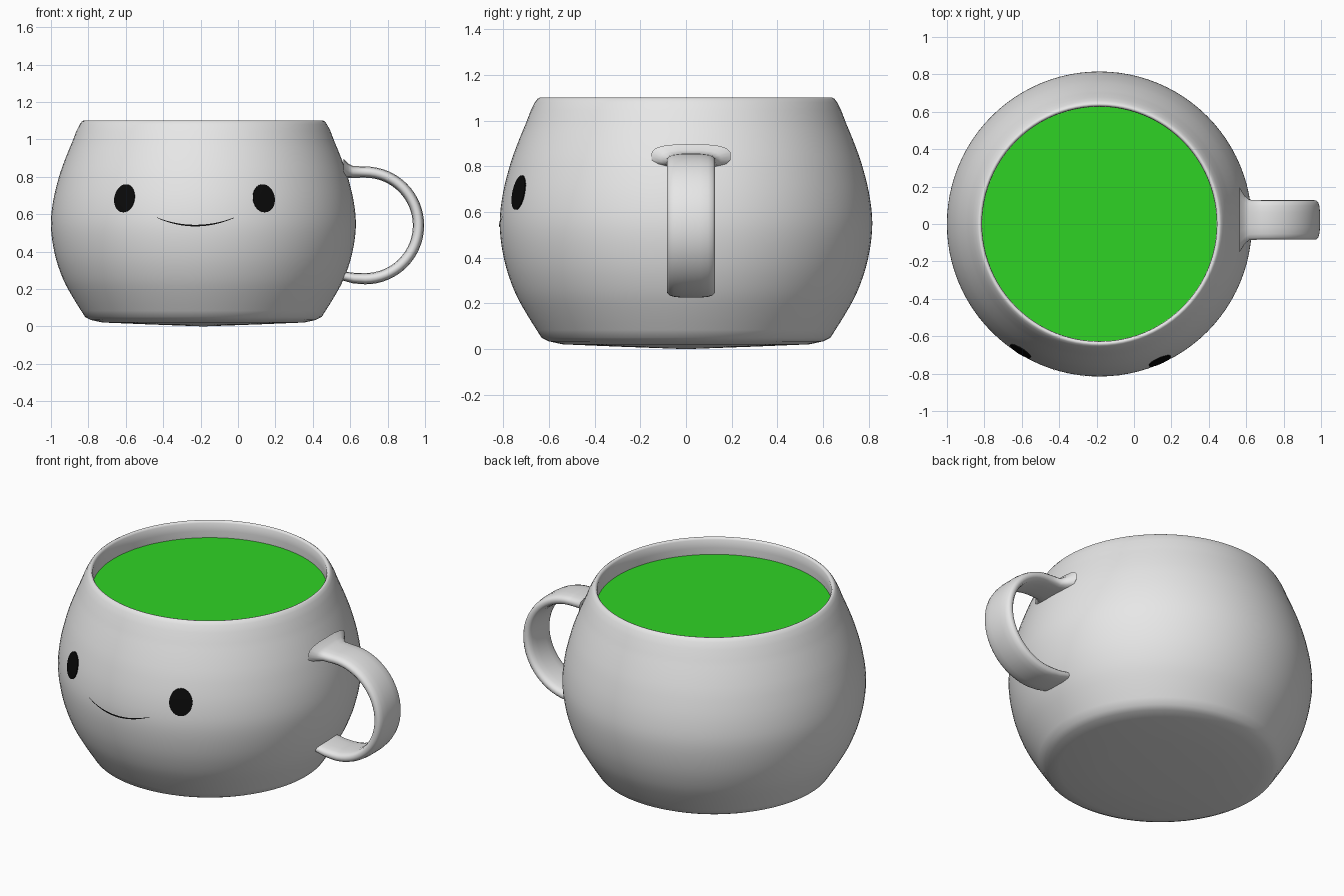
import bpy, bmesh, math
from mathutils import Vector

if "Cube" in bpy.data.objects:
    bpy.data.objects.remove(bpy.data.objects["Cube"])

CX = -0.185          # axis of the cup body
FACE = math.radians(-4)   # direction the face looks, measured from -y


def material(name, rgb):
    m = bpy.data.materials.new(name)
    m.diffuse_color = (*rgb, 1)
    m.use_nodes = True
    m.node_tree.nodes["Principled BSDF"].inputs["Base Color"].default_value = m.diffuse_color
    return m


GREY = material("glazed_white", (0.8, 0.8, 0.8))
GREEN = material("green_liquid", (0.028, 0.65, 0.018))
BLACK = material("black_paint", (0.003, 0.003, 0.003))


def finish(name, bm, mat, angle=None, fix=True):
    if fix:
        bmesh.ops.recalc_face_normals(bm, faces=bm.faces)
    me = bpy.data.meshes.new(name)
    bm.to_mesh(me)
    bm.free()
    me.materials.append(mat)
    ob = bpy.data.objects.new(name, me)
    bpy.context.collection.objects.link(ob)
    for p in me.polygons:
        p.use_smooth = True
    if angle:
        bpy.ops.object.select_all(action='DESELECT')
        ob.select_set(True)
        bpy.context.view_layer.objects.active = ob
        bpy.ops.object.shade_smooth_by_angle(angle=math.radians(angle))
    return ob


# Outer wall profile as (height, radius), smoothly interpolated
WALL = [(0.05, 0.632), (0.15, 0.695), (0.25, 0.749), (0.38, 0.793), (0.53, 0.815),
        (0.66, 0.805), (0.80, 0.772), (0.90, 0.737), (0.99, 0.700)]


def wall_radius(z):
    n = len(WALL)
    i = max(j for j in range(n - 1) if WALL[j][0] <= z or j == 0)

    def slope(j):
        a, b = WALL[max(j - 1, 0)], WALL[min(j + 1, n - 1)]
        return (b[1] - a[1]) / (b[0] - a[0])
    (z0, r0), (z1, r1) = WALL[i], WALL[i + 1]
    h = z1 - z0
    t = (z - z0) / h
    return ((2*t**3 - 3*t**2 + 1) * r0 + (t**3 - 2*t**2 + t) * h * slope(i)
            + (3*t**2 - 2*t**3) * r1 + (t**3 - t**2) * h * slope(i + 1))


def on_wall(angle, z, lift=0.0):
    r = wall_radius(z) + lift
    return Vector((CX + r * math.sin(angle), -r * math.cos(angle), z))


# Cup body: base, bulging wall, rounded rim and inner wall, all revolved
def revolve(name, profile, mat, segs=96, cap_end=False):
    bm = bmesh.new()
    rings = []
    for r, z in profile:
        if r == 0:
            rings.append([bm.verts.new((CX, 0, z))] * segs)
        else:
            rings.append([bm.verts.new((CX + r * math.cos(2 * math.pi * k / segs),
                                        r * math.sin(2 * math.pi * k / segs), z))
                          for k in range(segs)])
    for a, b in zip(rings, rings[1:]):
        for k in range(segs):
            q = [a[k], a[(k + 1) % segs], b[(k + 1) % segs], b[k]]
            bm.faces.new(list(dict.fromkeys(q)))
    return finish(name, bm, mat, fix=False)


base = [(0, 0.0), (0.3, 0.011), (0.54, 0.021), (0.60, 0.034)]
base.reverse()
base.reverse()
side = [(wall_radius(0.05 + 0.94 * i / 28), 0.05 + 0.94 * i / 28) for i in range(29)]
rim = [(0.679, 1.045), (0.661, 1.08), (0.650, 1.095), (0.642, 1.10),
       (0.634, 1.098), (0.628, 1.088), (0.627, 1.04), (0.632, 0.98)]
revolve("cup_body", base + side + rim, GREY)

# Liquid surface just below the rim
bm = bmesh.new()
bmesh.ops.create_circle(bm, cap_ends=True, segments=96, radius=0.631)
bmesh.ops.translate(bm, verts=bm.verts, vec=(CX, 0, 1.0))
finish("liquid", bm, GREEN)

# Handle: flat rounded strap swept along a C-shaped path
HX, HZ, HR, HY = 0.68, 0.54, 0.285, 0.022
# each station: x, z, outward direction angle, width scale, thickness scale
stations = [(0.565, 0.845, 90, 1.65, 1.7), (0.59, 0.832, 90, 1.25, 1.25),
            (0.615, 0.826, 90, 1.03, 1.05)]
for i in range(33):
    d = 90 - 180 * i / 32
    stations.append((HX + HR * math.cos(math.radians(d)),
                     HZ + HR * math.sin(math.radians(d)), d, 1, 1))
stations += [(0.62, 0.258, -96, 1, 0.95), (0.56, 0.27, -102, 1, 0.8)]
half = [(0.105, 0.0), (0.104, 0.010), (0.094, 0.020), (0.075, 0.026), (0.04, 0.030),
        (-0.04, 0.030), (-0.075, 0.026), (-0.094, 0.020), (-0.104, 0.010)]
section = half + [(-w, -n) for w, n in half]
bm = bmesh.new()
rings = []
for x, z, d, ws, ts in stations:
    c, s = math.cos(math.radians(d)), math.sin(math.radians(d))
    rings.append([bm.verts.new((x + n * ts * c, HY + w * ws, z + n * ts * s))
                  for w, n in section])
m = len(section)
for a, b in zip(rings, rings[1:]):
    for k in range(m):
        bm.faces.new((a[k], a[(k + 1) % m], b[(k + 1) % m], b[k]))
bm.faces.new(rings[0])
bm.faces.new(rings[-1][::-1])
finish("handle", bm, GREY, angle=50)

# Eyes: thin oval plates that follow the wall
for name, sign in (("left_eye", -1), ("right_eye", 1)):
    bm = bmesh.new()
    mid, zc = FACE + sign * math.radians(27.8), 0.685
    rings = []
    for f, lift in ((0.35, 0.005), (0.7, 0.005), (1.0, 0.005), (1.0, -0.003)):
        rings.append([bm.verts.new(on_wall(mid + f * 0.079 * math.cos(t), zc + f * 0.075 * math.sin(t), lift))
                      for t in (2 * math.pi * k / 32 for k in range(32))])
    bm.faces.new(rings[0])
    for a, b in zip(rings, rings[1:]):
        for k in range(32):
            bm.faces.new((a[k], b[k], b[(k + 1) % 32], a[(k + 1) % 32]))
    finish(name, bm, BLACK, angle=40)

# Smile: thin curved line tapering at both ends
bm = bmesh.new()
rows = []
for i in range(33):
    u = -1 + 2 * i / 32
    z = 0.539 + 0.042 * u * u
    w = 0.0012 + 0.003 * (1 - u * u)
    a = FACE + math.radians(1) + 0.255 * u
    rows.append([bm.verts.new(on_wall(a, z + s * w, 0.003)) for s in (-1, 1)])
for p, q in zip(rows, rows[1:]):
    bm.faces.new((p[0], q[0], q[1], p[1]))
finish("smile", bm, BLACK, fix=False)
